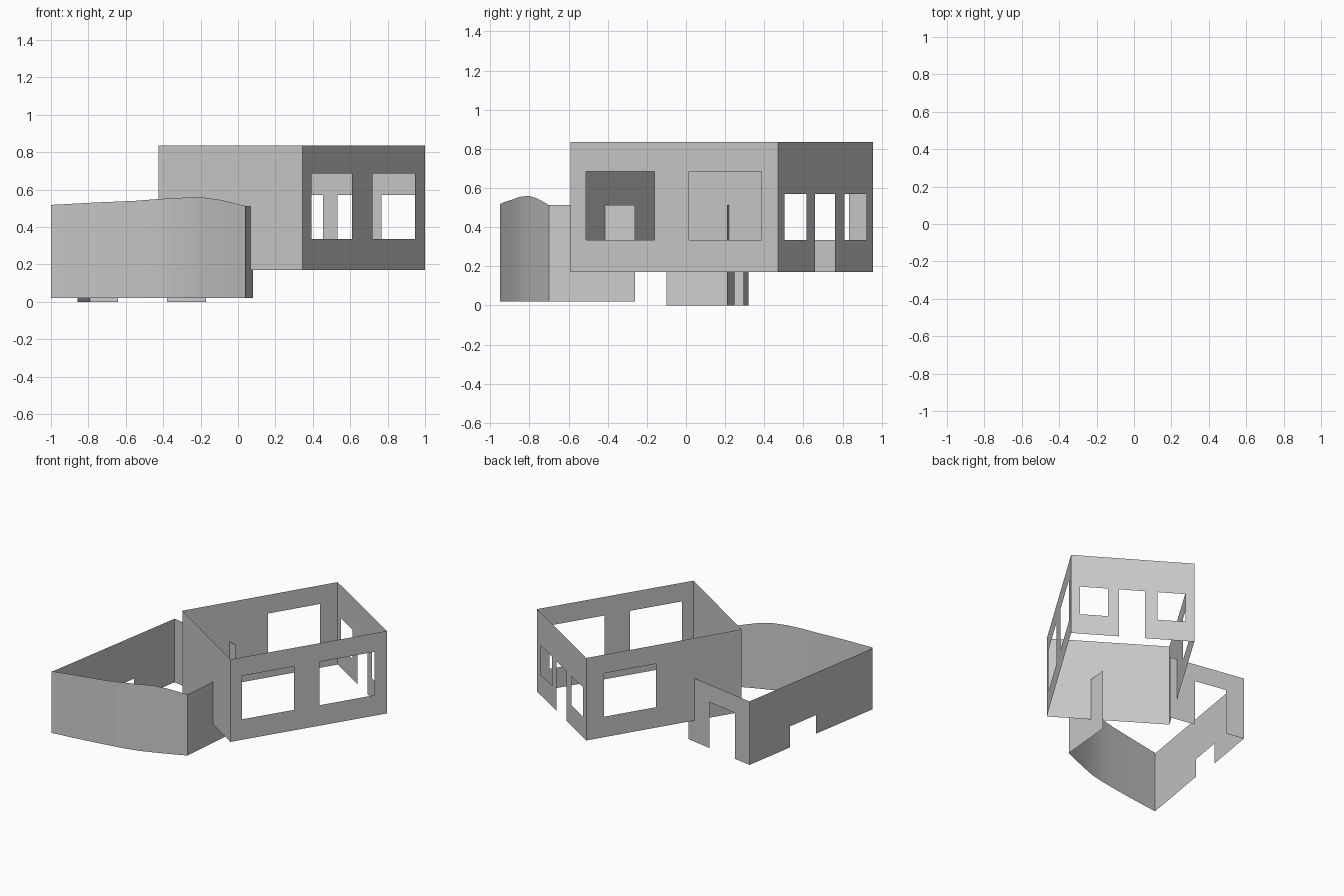
import bpy, bmesh
from mathutils import Vector

cube = bpy.data.objects.get("Cube")
if cube:
    bpy.data.objects.remove(cube, do_unlink=True)

GREY = (0.6, 0.6, 0.6, 1.0)
plaster = bpy.data.materials.new("grey plaster")
plaster.use_nodes = True
plaster.diffuse_color = GREY
plaster.node_tree.nodes["Principled BSDF"].inputs["Base Color"].default_value = GREY


def finish(name, bm):
    bmesh.ops.remove_doubles(bm, verts=bm.verts, dist=0.0001)
    mesh = bpy.data.meshes.new(name)
    bm.to_mesh(mesh)
    bm.free()
    mesh.materials.append(plaster)
    obj = bpy.data.objects.new(name, mesh)
    bpy.context.collection.objects.link(obj)
    return obj


def wall(name, start, end, bottom, top, openings=()):
    """Paper-thin upright wall; openings are (from, to, low, high), along the wall as fractions."""
    a, b = Vector(start), Vector(end)
    ts = sorted({0, 1, *(t for o in openings for t in o[:2])})
    zs = sorted({bottom, top, *(z for o in openings for z in o[2:])})
    bm = bmesh.new()
    for t0, t1 in zip(ts, ts[1:]):
        for z0, z1 in zip(zs, zs[1:]):
            tm, zm = (t0 + t1) / 2, (z0 + z1) / 2
            if any(o[0] < tm < o[1] and o[2] < zm < o[3] for o in openings):
                continue
            p, q = a.lerp(b, t0), a.lerp(b, t1)
            bm.faces.new([bm.verts.new((v.x, v.y, z))
                          for v, z in ((p, z0), (q, z0), (q, z1), (p, z1))])
    return finish(name, bm)


# Raised rectangular room, open above and below
LOW, HIGH = 0.17, 0.835
west, south, east, north = (-0.425, -0.1), (0.345, -0.59), (1.0, 0.47), (0.22, 0.955)
SILL, HEAD, SMALL_HEAD = 0.335, 0.685, 0.57
wall("room_front_wall", west, south, LOW, HIGH)
wall("room_left_wall", south, east, LOW, HIGH,
     [(0.075, 0.405, SILL, HEAD), (0.57, 0.92, SILL, HEAD)])
wall("room_back_wall", east, north, LOW, HIGH,
     [(0.07, 0.3, SILL, SMALL_HEAD), (0.39, 0.6, LOW, SMALL_HEAD), (0.7, 0.93, SILL, SMALL_HEAD)])
wall("room_right_wall", north, west, LOW, HIGH, [(0.115, 0.45, SILL, HEAD)])

# Lower yard walls, two of which run on into the room
BASE, YARD_TOP = 0.02, 0.512
corner, curve_end, back_corner = (-1.0, -0.95), (0.04, -0.7), (-0.79, 0.32)
wall("yard_left_wall", curve_end, (0.08, -0.26), BASE, YARD_TOP)
wall("yard_back_wall", (-0.17, 0.21), back_corner, 0, YARD_TOP, [(0.34, 0.76, 0, 0.37)])
wall("yard_right_wall", back_corner, corner, 0, YARD_TOP,
     [(0.33, 0.54, 0, 0.17), (0.54, 1, 0, BASE)])

# Curved front wall with a gently crested top: x, y, top height
crest = [(-1.0, -0.95, 0.518), (-0.78, -0.922, 0.53), (-0.55, -0.888, 0.54),
         (-0.42, -0.865, 0.55), (-0.31, -0.84, 0.556), (-0.2, -0.8, 0.56),
         (-0.1, -0.76, 0.546), (-0.03, -0.73, 0.53), (0.04, -0.7, 0.512)]
bm = bmesh.new()
pairs = [(bm.verts.new((x, y, BASE)), bm.verts.new((x, y, z))) for x, y, z in crest]
for (a, b), (c, d) in zip(pairs, pairs[1:]):
    bm.faces.new((a, c, d, b))
curved = finish("yard_curved_front_wall", bm)
bpy.ops.object.select_all(action='DESELECT')
curved.select_set(True)
bpy.context.view_layer.objects.active = curved
bpy.ops.object.shade_smooth_by_angle()
